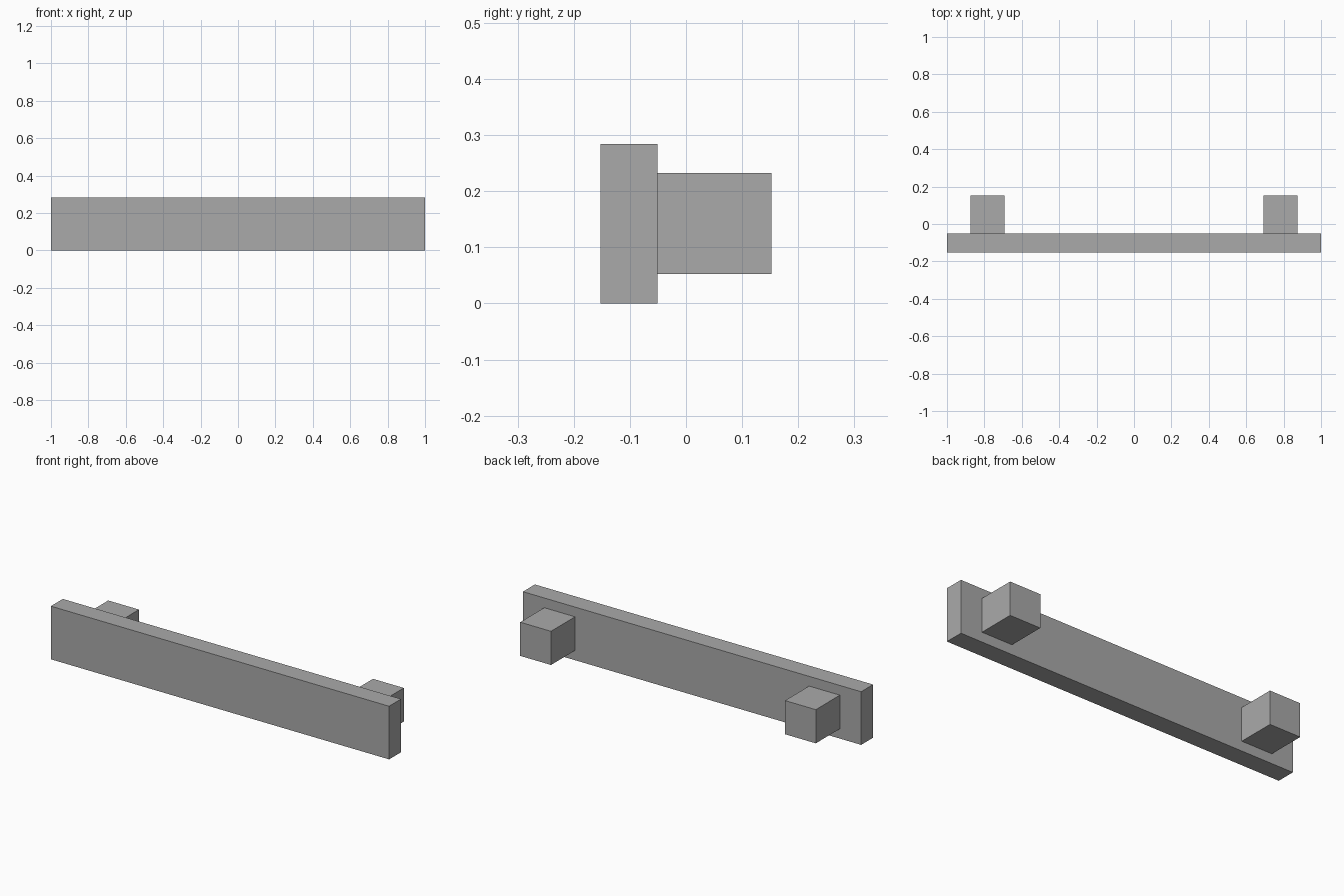
import bpy

cube = bpy.data.objects.get("Cube")
if cube:
    bpy.data.objects.remove(cube, do_unlink=True)

# Single plain grey
grey = bpy.data.materials.new("plain grey")
grey.use_nodes = True
colour = (0.4, 0.4, 0.4, 1)
grey.diffuse_color = colour
grey.node_tree.nodes["Principled BSDF"].inputs["Base Color"].default_value = colour


def box(name, low, high):
    """Add a flat-sided box spanning two opposite corners."""
    centre = [(a + b) / 2 for a, b in zip(low, high)]
    bpy.ops.mesh.primitive_cube_add(size=1, location=centre)
    part = bpy.context.object
    part.name = name
    part.scale = [b - a for a, b in zip(low, high)]
    bpy.ops.object.transform_apply(location=False, rotation=False, scale=True)
    part.data.materials.append(grey)
    return part


# Long front board
box("board", (-1, -0.152, 0), (1, -0.051, 0.284))

# Two mounting blocks behind the board
for side, x in (("left", 0.783), ("right", -0.783)):
    box(side + "_mounting_block", (x - 0.091, -0.051, 0.052), (x + 0.091, 0.152, 0.232))
